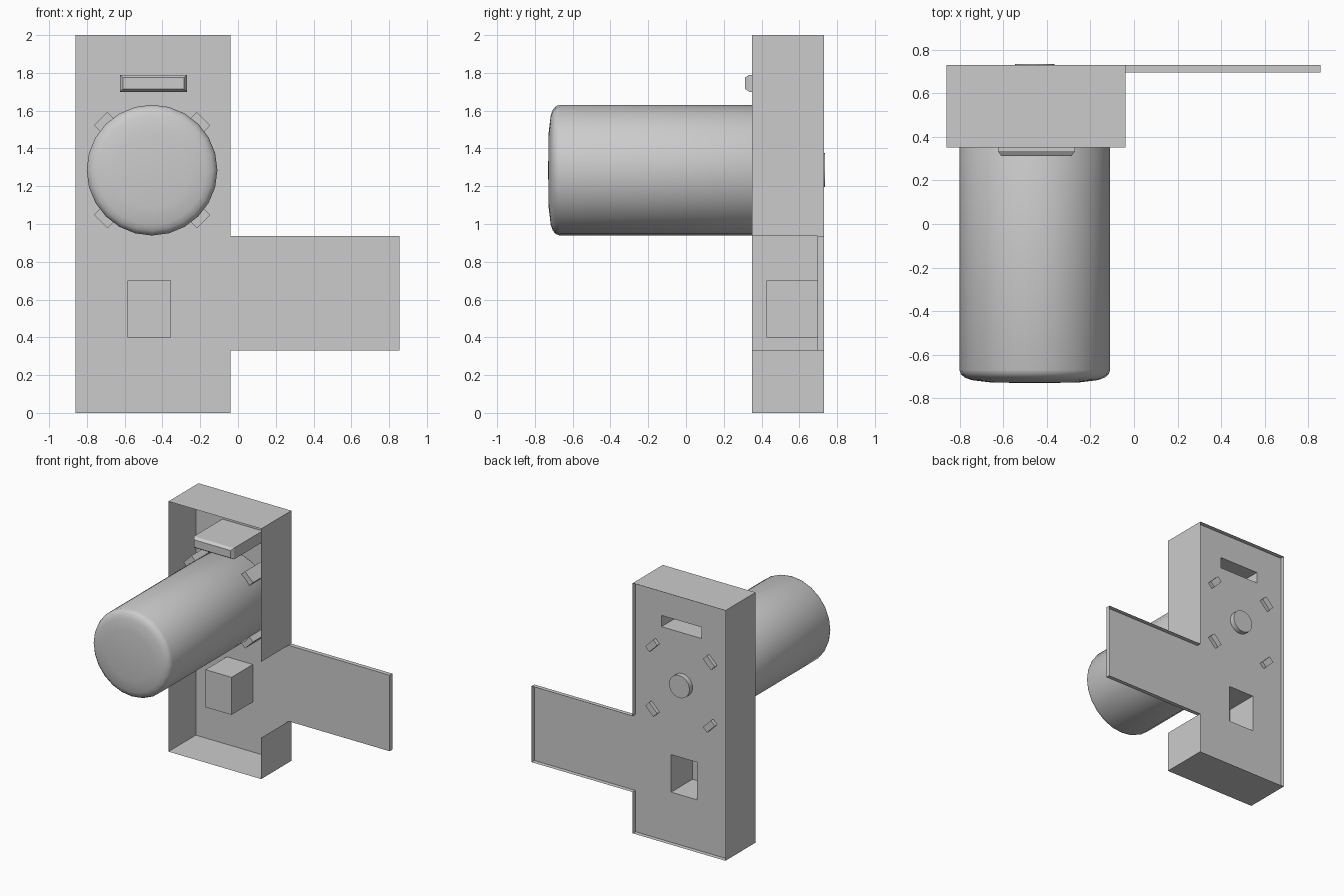
import bpy, bmesh, math
from mathutils import Matrix, Vector

old = bpy.data.objects.get("Cube")
if old:
    bpy.data.objects.remove(old)

grey = bpy.data.materials.new("plain_grey")
grey.use_nodes = True
grey.diffuse_color = (0.6, 0.6, 0.6, 1)
grey.node_tree.nodes["Principled BSDF"].inputs["Base Color"].default_value = (0.6, 0.6, 0.6, 1)

BACK, RIM, FRONT = 0.695, 0.73, 0.35      # depths of plate, rear rim, front opening
SLOT = (-0.625, -0.27, 1.70, 1.79)        # x0, x1, z0, z1
BLOCK = (-0.585, -0.355, 0.40, 0.70)
AXIS_X, AXIS_Z = -0.455, 1.285            # drum axis


def finish(bm, name, smooth=False):
    mesh = bpy.data.meshes.new(name)
    bm.to_mesh(mesh)
    bm.free()
    mesh.materials.append(grey)
    ob = bpy.data.objects.new(name, mesh)
    bpy.context.collection.objects.link(ob)
    if smooth:
        bpy.ops.object.select_all(action="DESELECT")
        ob.select_set(True)
        bpy.context.view_layer.objects.active = ob
        bpy.ops.object.shade_smooth_by_angle(angle=math.radians(40))
    return ob


def inside(x, z, rect):
    return rect[0] < x < rect[1] and rect[2] < z < rect[3]


def housing():
    # back plate with a side wing, laid out as cells so the pockets can be cut
    bm = bmesh.new()
    xs = sorted({-0.86, -0.04, 0.855, *SLOT[:2], *BLOCK[:2]})
    zs = sorted({0, 0.33, 0.937, 2, *SLOT[2:], *BLOCK[2:]})
    grid = {(x, z): bm.verts.new((x, BACK, z)) for x in xs for z in zs}
    holes = []
    for x0, x1 in zip(xs, xs[1:]):
        for z0, z1 in zip(zs, zs[1:]):
            x, z = (x0 + x1) / 2, (z0 + z1) / 2
            if x > -0.04 and not 0.33 < z < 0.937:
                continue
            face = bm.faces.new([grid[p] for p in ((x0, z0), (x1, z0), (x1, z1), (x0, z1))])
            if inside(x, z, SLOT) or inside(x, z, BLOCK):
                holes.append(face)
    # thin rear rim all round, deep walls round the upright part only
    outline = [e for e in bm.edges if len(e.link_faces) == 1]
    upright = [e for e in outline if max(v.co.x for v in e.verts) < 0]
    for edges, y in ((outline, RIM), (upright, FRONT)):
        new = bmesh.ops.extrude_edge_only(bm, edges=edges)["geom"]
        for v in new:
            if isinstance(v, bmesh.types.BMVert):
                v.co.y = y
    bmesh.ops.delete(bm, geom=holes, context="FACES")
    loose = [v for v in bm.verts if not v.link_faces]
    bmesh.ops.delete(bm, geom=loose, context="VERTS")
    finish(bm, "housing_shell")


def pocket(name, rect, steps):
    # hollow box, open at the back; steps are (inset, depth)
    bm = bmesh.new()
    x0, x1, z0, z1 = rect
    last = None
    for d, y in steps:
        corners = ((x0 + d, z0 + d), (x1 - d, z0 + d), (x1 - d, z1 - d), (x0 + d, z1 - d))
        ring = [bm.verts.new((x, y, z)) for x, z in corners]
        if last:
            for i in range(4):
                j = (i + 1) % 4
                bm.faces.new((last[i], last[j], ring[j], ring[i]))
        last = ring
    bm.faces.new(last)
    bmesh.ops.recalc_face_normals(bm, faces=bm.faces)
    finish(bm, name)


def lathe(name, profile, sides):
    # turn (radius, y) points about the drum axis
    bm = bmesh.new()
    verts = [bm.verts.new((AXIS_X, y, AXIS_Z + r)) for r, y in profile]
    edges = [bm.edges.new(pair) for pair in zip(verts, verts[1:])]
    bmesh.ops.spin(bm, geom=verts + edges, cent=(AXIS_X, 0, AXIS_Z), axis=(0, 1, 0),
                   angle=math.tau, steps=sides)
    bmesh.ops.remove_doubles(bm, verts=bm.verts, dist=0.0005)
    bmesh.ops.recalc_face_normals(bm, faces=bm.faces)
    finish(bm, name, smooth=True)


def clip(name, angle):
    # bar lying along the drum, poking through the plate
    bm = bmesh.new()
    bmesh.ops.create_cube(bm, size=1)
    y0, y1 = 0.40, 0.725
    bmesh.ops.scale(bm, vec=(0.05, y1 - y0, 0.10), verts=bm.verts)
    bmesh.ops.translate(bm, vec=(0.36, (y0 + y1) / 2, 0), verts=bm.verts)
    turn = Matrix.Translation(Vector((AXIS_X, 0, AXIS_Z))) @ Matrix.Rotation(angle, 4, "Y")
    bmesh.ops.transform(bm, matrix=turn, verts=bm.verts)
    finish(bm, name)


housing()
pocket("slot_pocket", SLOT, [(0, BACK), (0, 0.335), (0.015, 0.313)])
pocket("block_pocket", BLOCK, [(0, BACK), (0, 0.425)])
lathe("drum", [(0, -0.73), (0.2, -0.727), (0.29, -0.716), (0.32, -0.705), (0.338, -0.69),
               (0.346, -0.67), (0.346, 0.57), (0.335, 0.59), (0, 0.59)], 24)
lathe("rear_boss", [(0, 0.58), (0.09, 0.58), (0.09, 0.735), (0, 0.735)], 24)
for i in range(4):
    clip(f"clip_{i + 1}", math.radians(45 + 90 * i))
